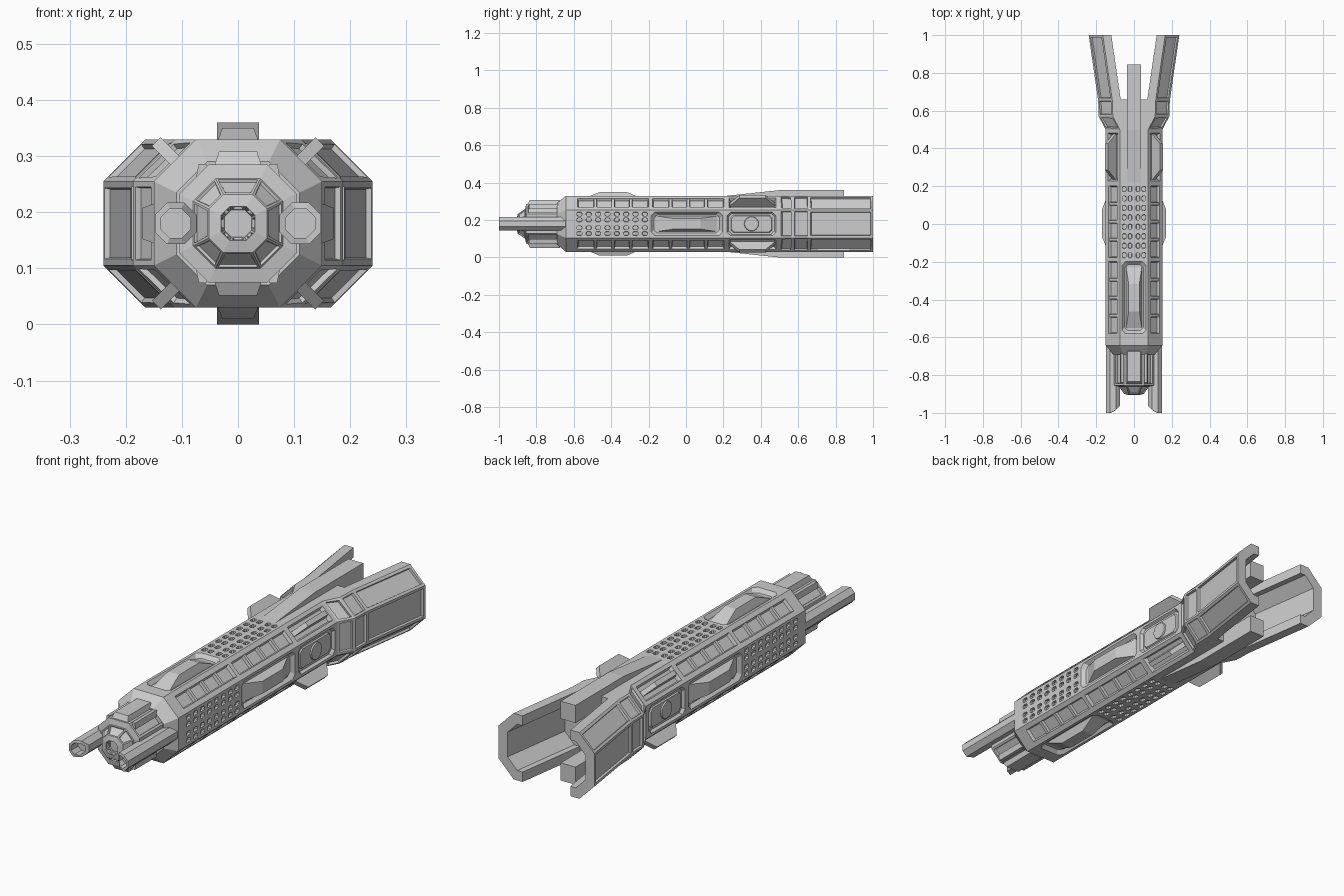
import bpy, bmesh, math
from mathutils import Vector

if "Cube" in bpy.data.objects:
    bpy.data.objects.remove(bpy.data.objects["Cube"])

CZ = 0.18  # height of the ship's long axis
parts = []


def finish(bm, name):
    bmesh.ops.recalc_face_normals(bm, faces=bm.faces)
    me = bpy.data.meshes.new(name)
    bm.to_mesh(me)
    bm.free()
    ob = bpy.data.objects.new(name, me)
    bpy.context.collection.objects.link(ob)
    parts.append(ob)
    return ob


def loft(bm, rings):
    """Skin a list of closed rings and cap both ends."""
    rows = [[bm.verts.new(p) for p in r] for r in rings]
    for a, b in zip(rows, rows[1:]):
        for i in range(len(a)):
            j = (i + 1) % len(a)
            bm.faces.new((a[i], a[j], b[j], b[i]))
    bm.faces.new(rows[0])
    bm.faces.new(rows[-1][::-1])
    bmesh.ops.recalc_face_normals(bm, faces=bm.faces)


def octagon(y, w, h, c, cx=0):
    pts = [(w - c, h), (w, h - c), (w, c - h), (w - c, -h),
           (c - w, -h), (-w, c - h), (-w, h - c), (c - w, h)]
    return [(cx + x, y, z) for x, z in pts]


def block(bm, k, y, v, bottom, top, r0, r1, corner=0.0, n=0):
    """Prism standing on hull side k (steps of 45 degrees), from radius r0 to r1."""
    a = k * math.pi / 4
    out, tan = Vector((math.cos(a), 0, math.sin(a))), Vector((-math.sin(a), 0, math.cos(a)))
    rings = []
    for (hu, hv), r in ((bottom, r0), (top, r1)):
        if n:
            uv = [(hu * math.cos(2 * math.pi * i / n), hv * math.sin(2 * math.pi * i / n)) for i in range(n)]
        elif corner:
            c = corner
            uv = [(hu - c, hv), (hu, hv - c), (hu, c - hv), (hu - c, -hv),
                  (c - hu, -hv), (-hu, c - hv), (-hu, hv - c), (c - hu, hv)]
        else:
            uv = [(hu, hv), (hu, -hv), (-hu, -hv), (-hu, hv)]
        rings.append([out * r + tan * (v + q) + Vector((0, y + p, 0)) for p, q in uv])
    loft(bm, rings)


def inset(bm, test, thickness, depth):
    fs = [f for f in bm.faces if test(f.calc_center_median(), f.normal)]
    bmesh.ops.inset_individual(bm, faces=fs, thickness=thickness, depth=0)
    bmesh.ops.inset_individual(bm, faces=fs, thickness=0.003, depth=depth)


R, D = 0.15, 0.159   # distance of flat and diagonal hull sides
FLATS, DIAGS = (0, 2, 4, 6), (1, 3, 5, 7)

# Main hull with flared rear collar
bm = bmesh.new()
loft(bm, [octagon(-.69, .11, .11, .055), octagon(-.642, R, R, .075), octagon(.5, R, R, .075),
          octagon(.57, .187, R, .075), octagon(.66, .19, R, .075)])
inset(bm, lambda c, n: .5 < c.y < .65 and abs(n.x) > .3, .014, -.01)
hull = finish(bm, "hull")

# Recesses cut into the hull
bm = bmesh.new()
for k in FLATS:
    side = k in (0, 4)
    panel_y, vent_y = (0.005, -.395) if side else (-.39, .01)
    block(bm, k, panel_y, 0, (.175, .05), (.195, .066), R - .016, R + .004, .018)
    for i in range(8):
        for v in (-.052, -.021, .021, .052):
            block(bm, k, vent_y + (i - 3.5) * .05, v, (.013, .009), (.015, .011), R - .012, R + .01, .005)
    if side:
        block(bm, k, .35, 0, (.122, .056), (.132, .065), R - .012, R + .003, .018)
for k in DIAGS:
    for y in (-.39, .012):
        block(bm, k, y, 0, (.185, .026), (.192, .033), D - .014, D + .004)
    block(bm, k, .355, 0, (.118, .03), (.128, .038), D - .016, D + .004)
cutter = finish(bm, "recess_cutter")
cutter.hide_render = True
mod = hull.modifiers.new("recesses", 'BOOLEAN')
mod.operation, mod.solver, mod.object = 'DIFFERENCE', 'EXACT', cutter
bpy.context.view_layer.objects.active = hull
bpy.ops.object.modifier_apply(modifier=mod.name)
parts.remove(cutter)
bpy.data.objects.remove(cutter)

# Raised ridges inside the long panels
bm = bmesh.new()
for k in FLATS:
    y = .005 if k in (0, 4) else -.39
    block(bm, k, y, 0, (.165, .042), (.072, .028), R - .018, R + .02)
finish(bm, "panel_ridges")

# Round hatches on the side panels
bm = bmesh.new()
for k in (0, 4):
    block(bm, k, .35, 0, (.112, .048), (.106, .043), R - .014, R - .006, .014)
    block(bm, k, .35, 0, (.042, .042), (.037, .037), R - .014, R, n=16)
finish(bm, "side_hatches")

# Dividers in the edge channels, and swept diagonal fins
bm = bmesh.new()
for k in DIAGS:
    for y in (-.39, .012):
        for i in (-1, 0, 1):
            block(bm, k, y + i * .095, 0, (.01, .03), (.007, .03), D - .016, D - .001)
finish(bm, "channel_dividers")
bm = bmesh.new()
for k in DIAGS:
    block(bm, k, .355, 0, (.126, .011), (.07, .011), D - .018, D + .047)
finish(bm, "diagonal_fins")

# Top and bottom spines running out between the rear arms
bm = bmesh.new()
for s in (1, -1):
    prof = [(.2, .148), (.5, .18), (.845, .18), (.845, .1), (.5, .1)]
    loft(bm, [[(x, y, s * z) for y, z in prof] for x in (-.037, .037)])
finish(bm, "spines")

# Rear arms: open C-shaped shells splaying outward
bm = bmesh.new()
t = .045
for s in (1, -1):
    rings = []
    for y, w, xi in ((.655, .19, .07), (1.0, .24, .12)):
        half = [(xi, R), (w - .075, R), (w, .075)]
        inner = [(w - t, .056), (w - .093, R - t), (xi, R - t)]
        pts = half + [(x, -z) for x, z in half[::-1]] + [(x, -z) for x, z in inner[::-1]] + inner
        rings.append([(s * x, y, z) for x, z in pts])
    loft(bm, rings)
inset(bm, lambda c, n: n.x * c.x > .03 and abs(n.y) < .5 and abs(c.x) + abs(c.z) > .2
      and (abs(n.z) < .9), .017, -.01)
finish(bm, "rear_arms")

# Nose core with stepped, hollow tip
bm = bmesh.new()
loft(bm, [octagon(y, r, r, r * .5) for y, r in
          ((-.66, .105), (-.855, .105), (-.86, .08), (-.9, .052), (-.905, .03), (-.88, .024))])
inset(bm, lambda c, n: -.8 < c.y < -.7 and abs(n.x) > .3 and abs(n.z) > .3, .014, -.012)
inset(bm, lambda c, n: -.9 < c.y < -.865 and .2 < -n.y < .95, .006, -.005)
finish(bm, "nose")

# Nose top and bottom housings
bm = bmesh.new()
for k in (2, 6):
    block(bm, k, -.755, 0, (.095, .043), (.08, .034), .1, .128)
    for s in (-1, 1):
        block(bm, k, -.755, s * .063, (.085, .012), (.085, .007), .08, .106)
finish(bm, "nose_housings")

# Twin side barrels with slanted inner mouths
bm = bmesh.new()
for s in (1, -1):
    rings = []
    for y, r in ((-.64, .037), (-1, .037), (-1, .026), (-.95, .026)):
        ring = octagon(y, r, r, r * .58, s * .111)
        if y == -1:
            ring = [(x, y + max(0, .111 - abs(x)), z) for x, y, z in ring]
        rings.append(ring)
    loft(bm, rings)
finish(bm, "side_barrels")

for ob in parts:
    ob.location.z = CZ
